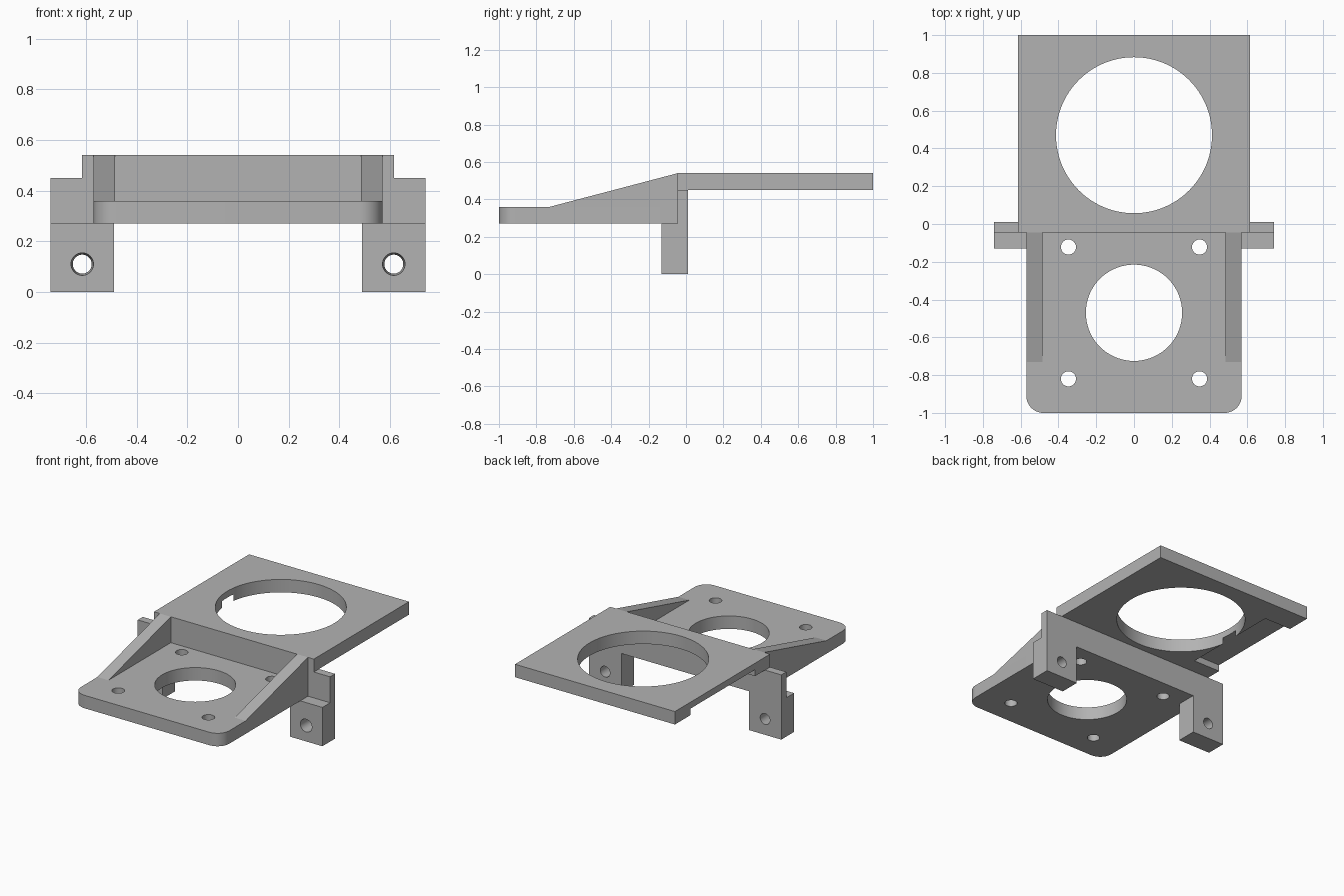
import bpy, bmesh, math
from mathutils import Vector

if "Cube" in bpy.data.objects:
    bpy.data.objects.remove(bpy.data.objects["Cube"])

GREY = (0.45, 0.45, 0.45, 1)
grey = bpy.data.materials.new("plain grey")
grey.use_nodes = True
grey.diffuse_color = GREY
grey.node_tree.nodes["Principled BSDF"].inputs["Base Color"].default_value = GREY


def prism(name, profile, depth):
    """Closed 3D profile extruded along the depth vector."""
    bm = bmesh.new()
    face = bm.faces.new([bm.verts.new(p) for p in profile])
    ext = bmesh.ops.extrude_face_region(bm, geom=[face], use_keep_orig=True)
    moved = [g for g in ext["geom"] if isinstance(g, bmesh.types.BMVert)]
    bmesh.ops.translate(bm, verts=moved, vec=Vector(depth))
    bmesh.ops.recalc_face_normals(bm, faces=bm.faces)
    mesh = bpy.data.meshes.new(name)
    bm.to_mesh(mesh)
    bm.free()
    obj = bpy.data.objects.new(name, mesh)
    bpy.context.collection.objects.link(obj)
    mesh.materials.append(grey)
    return obj


def box(name, x, y, z):
    corners = [(x[0], y[0]), (x[1], y[0]), (x[1], y[1]), (x[0], y[1])]
    return prism(name, [(a, b, z[0]) for a, b in corners], (0, 0, z[1] - z[0]))


def drill(location, r1, r2, depth, sides=32, rotation=(0, 0, 0)):
    """Round cutter, optionally tapered."""
    bpy.ops.mesh.primitive_cone_add(vertices=sides, radius1=r1, radius2=r2,
                                    depth=depth, location=location, rotation=rotation)
    return bpy.context.object


def cut(obj, cutters):
    """Subtract the cutters, then throw them away."""
    bpy.ops.object.select_all(action='DESELECT')
    bpy.context.view_layer.objects.active = obj
    obj.select_set(True)
    for cutter in cutters:
        cutter.hide_render = True
        mod = obj.modifiers.new("cut", 'BOOLEAN')
        mod.operation = 'DIFFERENCE'
        mod.solver = 'EXACT'
        mod.object = cutter
        bpy.ops.object.modifier_apply(modifier=mod.name)
        bpy.data.objects.remove(cutter)
    bpy.ops.object.shade_smooth_by_angle(angle=math.radians(30))


# Shared levels
BASE_Z, BASE_TOP = 0.27, 0.36
DECK_Z, DECK_TOP = 0.45, 0.54
FRONT, BACK = -0.045, 0.01
HALF = 0.57

# Upper deck: large round opening and a shallow slot under its right edge
deck = box("upper_deck", (-0.615, 0.615), (FRONT, 1), (DECK_Z, DECK_TOP))
cut(deck, [
    drill((0, 0.47, 0.5), 0.413, 0.413, 0.4, 96),
    box("slot_cutter", (-0.7, -0.408), (0.12, 0.83), (DECK_Z - 0.1, DECK_Z + 0.045)),
])

# Lower base: rounded front corners, central opening, four screw holes
R = 0.09
outline = [(HALF, FRONT, BASE_Z), (-HALF, FRONT, BASE_Z)]
for cx, start in ((-HALF + R, 180), (HALF - R, 270)):
    for i in range(13):
        a = math.radians(start + i * 7.5)
        outline.append((cx + R * math.cos(a), -1 + R + R * math.sin(a), BASE_Z))
base = prism("lower_base", outline, (0, 0, BASE_TOP - BASE_Z))
holes = [drill((0, -0.47, 0.3), 0.255, 0.255, 0.4, 72)]
for x in (-0.347, 0.347):
    for y in (-0.82, -0.122):
        holes.append(drill((x, y, 0.3), 0.04, 0.04, 0.4))
cut(base, holes)

# Cross wall joining base, deck and legs
box("cross_wall", (-0.74, 0.74), (FRONT, BACK), (BASE_Z, DECK_Z))

for side, name in ((1, "left"), (-1, "right")):
    # Sloping rib along each side of the base
    x = side * 0.485
    prism(name + "_rib", [(x, -0.73, BASE_TOP), (x, FRONT, BASE_TOP), (x, FRONT, DECK_TOP)],
          (side * (HALF - 0.485), 0, 0))
    # Mounting leg with a slightly tapered bolt hole
    leg = box(name + "_leg", sorted((side * 0.49, side * 0.74)), (-0.13, BACK), (0, BASE_Z))
    cut(leg, [drill((side * 0.615, -0.06, 0.11), 0.045, 0.037, 0.16, 32,
                    (-math.pi / 2, 0, 0))])
